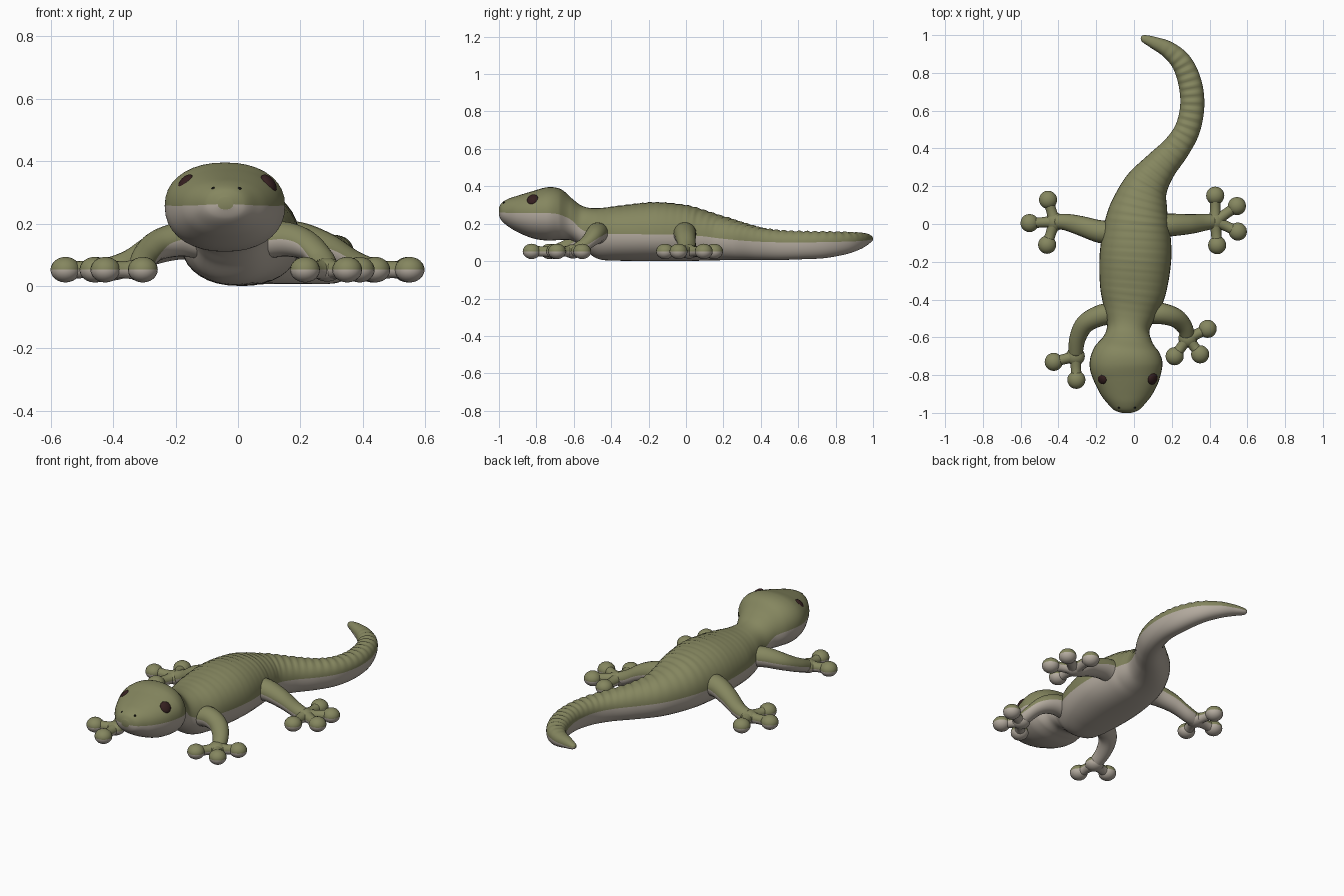
import bpy, bmesh, math
from mathutils import Vector, Matrix

if "Cube" in bpy.data.objects:
    bpy.data.objects.remove(bpy.data.objects["Cube"])

def material(name, rgb):
    m = bpy.data.materials.new(name)
    m.diffuse_color = (*rgb, 1)
    m.use_nodes = True
    m.node_tree.nodes["Principled BSDF"].inputs["Base Color"].default_value = m.diffuse_color
    return m

GREEN = material("olive_skin", (0.235, 0.24, 0.115))
CREAM = material("pale_belly", (0.46, 0.41, 0.35))
DARK = material("dark_eye", (0.035, 0.014, 0.014))
BLACK = material("black_nostril", (0.008, 0.008, 0.006))

def smooth_rows(rows, steps):
    """Catmull-Rom interpolation of cross-section rows."""
    out = []
    for i in range(len(rows) - 1):
        a, b, c, d = (rows[max(0, min(len(rows) - 1, i + k))] for k in (-1, 0, 1, 2))
        for s in range(steps):
            t = s / steps
            out.append([0.5 * (2 * q + (r - p) * t + (2 * p - 5 * q + 4 * r - u) * t * t
                               + (3 * q - p - 3 * r + u) * t ** 3)
                        for p, q, r, u in zip(a, b, c, d)])
    out.append(list(rows[-1]))
    return out

def loft(bm, rows, steps, sides, power=2.0, ripple=None):
    """Skin rows of (x, y, half width, top, seam, bottom); lower faces are cream."""
    rows = smooth_rows(rows, steps)
    rings, dist = [], 0
    for i, (x, y, w, top, mid, bot) in enumerate(rows):
        a, b = rows[max(i - 1, 0)], rows[min(i + 1, len(rows) - 1)]
        tan = Vector((b[0] - a[0], b[1] - a[1])).normalized()
        if i:
            dist += math.hypot(x - a[0], y - a[1])
        ring = []
        for k in range(sides):
            t = 2 * math.pi * k / sides
            c, s = math.cos(t), math.sin(t)
            u = math.copysign(abs(c) ** (2 / power), c) * w
            h = abs(s) ** (2 / power) if abs(s) > 1e-6 else 0
            z = mid + h * (top - mid) if s > 0 else mid - h * (mid - bot)
            if ripple and s > 0:
                z += ripple(y, dist) * h
            ring.append(bm.verts.new((x + tan.y * u, y - tan.x * u, z)))
        rings.append(ring)
    for r0, r1 in zip(rings, rings[1:]):
        for k in range(sides):
            j = (k + 1) % sides
            f = bm.faces.new((r0[k], r0[j], r1[j], r1[k]))
            f.material_index = 0 if k < sides // 2 else 1
    for r in (rings[0], rings[-1]):
        bm.faces.new(r)

def ball(bm, loc, r, rz):
    m = Matrix.Translation(loc) @ Matrix.Diagonal((r, r, rz, 1))
    vs = bmesh.ops.create_uvsphere(bm, u_segments=20, v_segments=12, radius=1, matrix=m)["verts"]
    for f in {f for v in vs for f in v.link_faces}:
        f.material_index = 0 if f.calc_center_median().z > loc[2] else 1

def finish(bm, name, mats):
    bmesh.ops.recalc_face_normals(bm, faces=bm.faces)
    me = bpy.data.meshes.new(name)
    bm.to_mesh(me)
    bm.free()
    for m in mats:
        me.materials.append(m)
    for p in me.polygons:
        p.use_smooth = True
    ob = bpy.data.objects.new(name, me)
    bpy.context.collection.objects.link(ob)
    return ob

# Head, body and tail: x, y, half width, top, seam, bottom
BODY = [
    (-.04, -1.0, .025, .285, .262, .245), (-.04, -.985, .065, .312, .260, .215),
    (-.04, -.95, .100, .333, .258, .185), (-.04, -.90, .138, .350, .257, .155),
    (-.04, -.82, .176, .374, .257, .122), (-.042, -.74, .193, .395, .257, .110),
    (-.04, -.67, .174, .385, .250, .113), (-.035, -.61, .130, .335, .225, .110),
    (-.03, -.55, .113, .293, .172, .070), (-.02, -.47, .140, .283, .146, .012),
    (-.005, -.35, .175, .297, .145, .002), (.008, -.17, .190, .315, .143, .0),
    (.017, 0, .172, .300, .140, .0), (.032, .1, .148, .272, .135, .003),
    (.065, .2, .118, .238, .126, .005), (.135, .3, .090, .205, .115, .006),
    (.222, .4, .074, .178, .106, .006), (.282, .5, .067, .165, .101, .006),
    (.308, .62, .064, .160, .100, .010), (.298, .74, .062, .158, .102, .016),
    (.255, .85, .055, .155, .105, .036), (.185, .92, .045, .153, .110, .062),
    (.105, .96, .032, .148, .115, .088), (.05, .982, .019, .136, .118, .103),
    (.036, .986, .004, .125, .120, .116)]

def wrinkles(y, dist):
    strength = max(0, min(1, (y + .5) / .3)) * max(0, min(1, (.95 - y) / .1))
    return (.0025 if y < .2 else .0038) * strength * math.sin(2 * math.pi * dist / .042)

bm = bmesh.new()
loft(bm, BODY, 12, 36, 2.2, wrinkles)
finish(bm, "body", [GREEN, CREAM])

# Legs: path points (x, y, z, radius), then toe tips around the palm at the end
LEGS = {
    "front_right_leg": ([(.06, -.47, .14, .06), (.15, -.475, .15, .056), (.225, -.50, .13, .05),
                         (.27, -.55, .085, .042), (.285, -.605, .052, .036)],
                        [(.39, -.555), (.35, -.69), (.215, -.70)]),
    "front_left_leg": ([(-.09, -.47, .14, .06), (-.18, -.485, .15, .056), (-.26, -.53, .13, .05),
                        (-.30, -.61, .09, .043), (-.31, -.70, .052, .037)],
                       [(-.425, -.73), (-.305, -.825)]),
    "back_right_leg": ([(.10, -.01, .14, .066), (.20, -.005, .145, .06), (.30, .0, .115, .052),
                        (.38, .01, .07, .044), (.43, .015, .052, .038)],
                       [(.43, .15), (.545, .095), (.55, -.04), (.44, -.112)]),
    "back_left_leg": ([(-.08, -.05, .14, .066), (-.18, -.04, .145, .06), (-.28, -.01, .115, .052),
                       (-.36, .01, .07, .044), (-.42, .012, .052, .038)],
                      [(-.455, .128), (-.553, .005), (-.46, -.11)]),
}
for name, (path, toes) in LEGS.items():
    bm = bmesh.new()
    loft(bm, [(x, y, r, z + r, z, z - r) for x, y, z, r in path], 6, 20)
    px, py = path[-1][:2]
    ball(bm, (px, py, .052), .05, .038)
    for tx, ty in toes:
        row = [(px + (tx - px) * t, py + (ty - py) * t, r, .052 + r, .052, .052 - r)
               for t, r in ((0, .036), (.4, .028), (.7, .028), (1, .034))]
        loft(bm, row, 4, 16)
        ball(bm, (tx, ty, .052), .048, .041)
    finish(bm, name, [GREEN, CREAM])

# Eyes and nostrils, mirrored about the head axis
for side, label in ((-1, "left"), (1, "right")):
    bm = bmesh.new()
    normal = Vector((.74 * side, -.3, .6))
    rot = normal.to_track_quat('Z', 'Y').to_matrix().to_4x4()
    m = Matrix.Translation((-.035 + .133 * side, -.82, .328)) @ rot @ Matrix.Diagonal((.031, .034, .018, 1))
    bmesh.ops.create_uvsphere(bm, u_segments=24, v_segments=14, radius=1, matrix=m)
    finish(bm, label + "_eye", [DARK])
    bm = bmesh.new()
    m = Matrix.Translation((-.037 + .042 * side, -.972, .312))
    bmesh.ops.create_uvsphere(bm, u_segments=10, v_segments=6, radius=.006, matrix=m)
    finish(bm, label + "_nostril", [BLACK])
